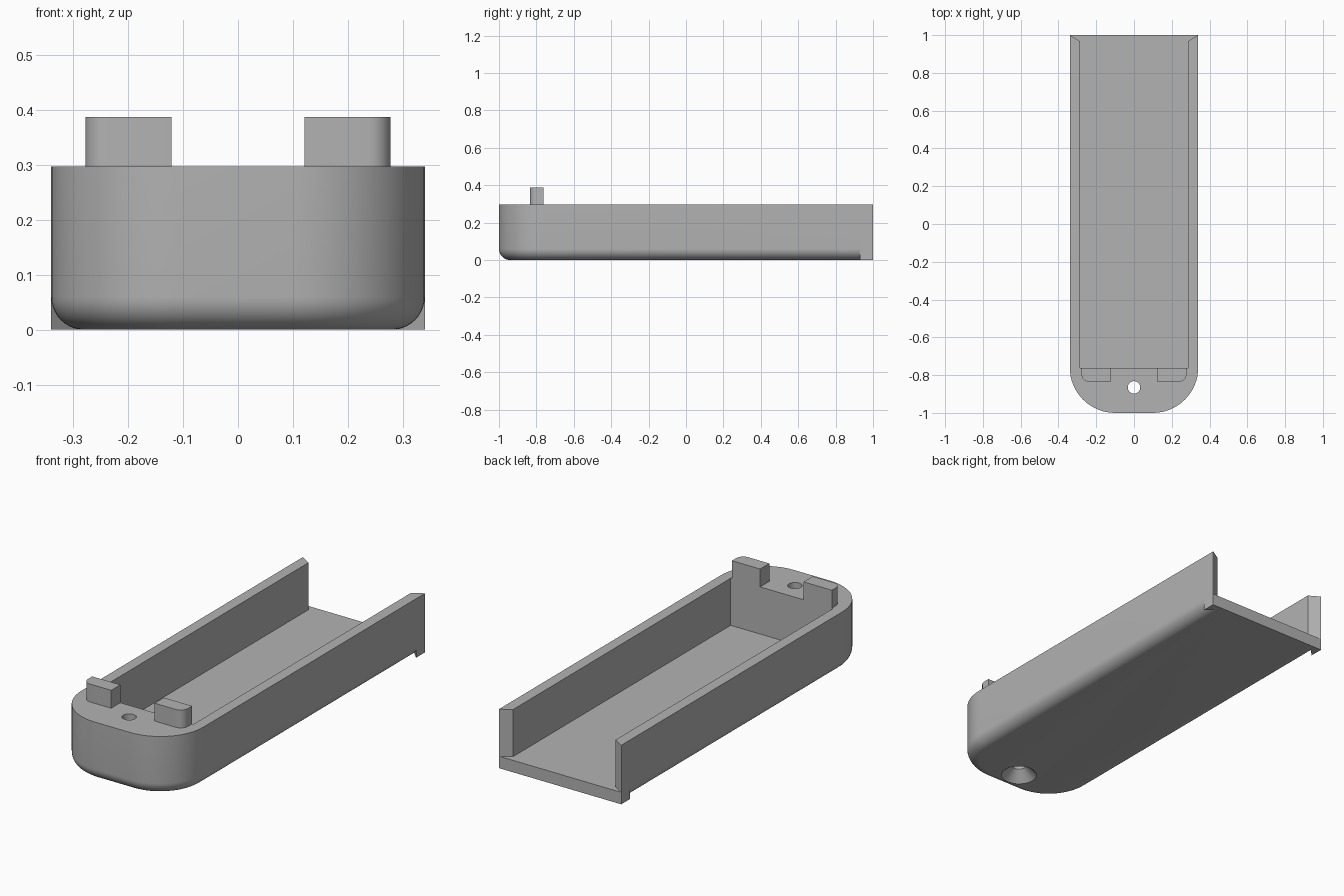
import bpy, bmesh
from math import sin, cos, pi, radians

if "Cube" in bpy.data.objects:
    bpy.data.objects.remove(bpy.data.objects["Cube"], do_unlink=True)

HALF_W, TOP, CORNER, FILLET = 0.34, 0.297, 0.24, 0.06
FLOOR, INNER_W, INNER_FRONT = 0.06, 0.285, -0.762
MITRE = 0.93                      # where the bottom rounding stops

grey = bpy.data.materials.new("plain grey")
grey.use_nodes = True
grey.diffuse_color = (0.45, 0.45, 0.45, 1)
grey.node_tree.nodes["Principled BSDF"].inputs["Base Color"].default_value = grey.diffuse_color


def make_object(name, bm):
    bmesh.ops.recalc_face_normals(bm, faces=bm.faces)
    mesh = bpy.data.meshes.new(name)
    bm.to_mesh(mesh)
    bm.free()
    mesh.materials.append(grey)
    obj = bpy.data.objects.new(name, mesh)
    bpy.context.collection.objects.link(obj)
    return obj


def prism(name, outline, z0, z1):
    bm = bmesh.new()
    low = [bm.verts.new((x, y, z0)) for x, y in outline]
    high = [bm.verts.new((x, y, z1)) for x, y in outline]
    bm.faces.new(low)
    bm.faces.new(high)
    n = len(outline)
    for i in range(n):
        j = (i + 1) % n
        bm.faces.new((low[i], low[j], high[j], high[i]))
    return make_object(name, bm)


def lathe(name, profile, y, steps=48):
    bm = bmesh.new()
    rings = [[bm.verts.new((r * cos(2 * pi * i / steps), y + r * sin(2 * pi * i / steps), z))
              for i in range(steps)] for r, z in profile]
    for a, b in zip(rings, rings[1:]):
        for i in range(steps):
            j = (i + 1) % steps
            bm.faces.new((a[i], a[j], b[j], b[i]))
    bm.faces.new(rings[0])
    bm.faces.new(rings[-1])
    return make_object(name, bm)


def cut(obj, cutter):
    cutter.hide_render = True
    mod = obj.modifiers.new("cut", 'BOOLEAN')
    mod.operation, mod.solver, mod.object = 'DIFFERENCE', 'EXACT', cutter
    bpy.context.view_layer.objects.active = obj
    bpy.ops.object.modifier_apply(modifier=mod.name)
    bpy.data.objects.remove(cutter, do_unlink=True)


def smooth(obj):
    bpy.ops.object.select_all(action='DESELECT')
    obj.select_set(True)
    bpy.context.view_layer.objects.active = obj
    bpy.ops.object.shade_smooth_by_angle(angle=radians(30))


def u_outline(inset, steps=16):
    """U-shaped plan, from the left rear end round the front to the right rear end."""
    r, cx, cy = CORNER - inset, HALF_W - CORNER, CORNER - 1
    half = [(cx + r * cos(a), cy - r * sin(a))
            for a in (pi / 2 * i / steps for i in range(steps + 1))]
    half.insert(0, (HALF_W - inset, MITRE + inset))
    return half + [(-x, y) for x, y in reversed(half)]


# Solid body: straight wall, rounded bottom edge, square rear foot
bm = bmesh.new()
levels = [(0, TOP)]
for i in range(11):
    a = pi / 2 * i / 10
    levels.append((FILLET * (1 - cos(a)), FILLET * (1 - sin(a))))
rings = [[bm.verts.new((x, y, z)) for x, y in u_outline(d)] for d, z in levels]
for a, b in zip(rings, rings[1:]):
    for i in range(len(a) - 1):
        bm.faces.new((a[i], a[i + 1], b[i + 1], b[i]))
foot, low, high = {}, {}, {}
for end, s in ((0, 1), (-1, -1)):
    foot[s] = bm.verts.new((s * HALF_W, MITRE, 0))
    low[s] = bm.verts.new((s * HALF_W, 1, 0))
    high[s] = bm.verts.new((s * HALF_W, 1, TOP))
    bm.faces.new([ring[end] for ring in rings[1:]] + [foot[s]])
    bm.faces.new((rings[0][end], rings[1][end], foot[s], low[s], high[s]))
bm.faces.new(rings[0] + [high[-1], high[1]])
bm.faces.new(rings[-1] + [foot[-1], low[-1], low[1], foot[1]])
bm.faces.new((low[1], low[-1], high[-1], high[1]))
body = make_object("tray_body", bm)

# Open-ended channel with slanted wall ends
side = [(INNER_W, INNER_FRONT), (INNER_W, 0.967), (0.339, 1), (0.388, 1.03)]
cut(body, prism("channel_cutter", side + [(-x, y) for x, y in reversed(side)], FLOOR, 0.5))

# Countersunk screw hole
cut(body, lathe("screw_hole_cutter",
                [(0.095, -0.01), (0.033, 0.052), (0.033, 0.4)], -0.865))
smooth(body)

# Two locating tabs, each with a rounded outer front corner
R = 0.04
for name, s in (("left_tab", 1), ("right_tab", -1)):
    x1, y0 = 0.278, -0.835
    arc = [(x1 - R + R * sin(a), y0 + R - R * cos(a))
           for a in (pi / 2 * i / 8 for i in range(9))]
    shape = [(0.121, INNER_FRONT), (0.121, y0)] + arc + [(x1, INNER_FRONT)]
    smooth(prism(name, [(s * x, y) for x, y in shape], TOP, 0.387))
